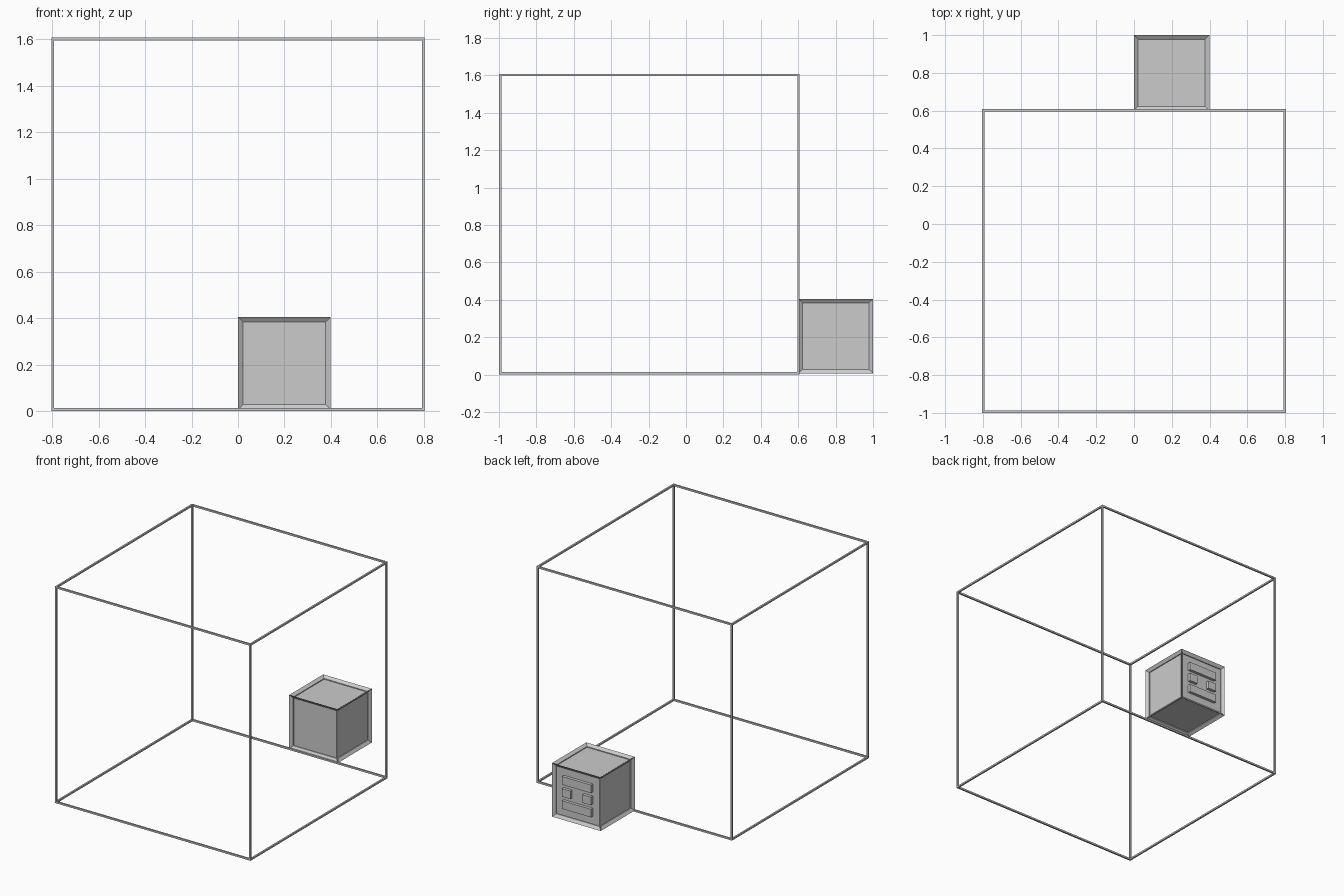
import bpy
import bmesh
from mathutils import Vector, Matrix

if "Cube" in bpy.data.objects:
    bpy.data.objects.remove(bpy.data.objects["Cube"])

T = 0.0125                                # cage bar thickness
S = 1.595                                 # cage size between bar centres
C = Vector((0, -1 + T / 2 + S / 2, T / 2 + S / 2))
B = 0.399                                 # block size
RIM, DEPTH = 0.022, 0.022                 # block frame width and panel recess


def add_box(bm, centre, size):
    m = Matrix.Translation(centre) @ Matrix.Diagonal((*size, 1))
    return bmesh.ops.create_cube(bm, size=1, matrix=m)


def finish(bm, name):
    mesh = bpy.data.meshes.new(name)
    bm.to_mesh(mesh)
    bm.free()
    obj = bpy.data.objects.new(name, mesh)
    bpy.context.collection.objects.link(obj)
    return obj


# Open cage: four bars along each axis, meeting at the corners
bm = bmesh.new()
for axis in range(3):
    for a in (-1, 1):
        for b in (-1, 1):
            offset, size = Vector((0, 0, 0)), [T, T, T]
            offset[(axis + 1) % 3] = a * S / 2
            offset[(axis + 2) % 3] = b * S / 2
            size[axis] = S + T if axis == 2 else S - T
            add_box(bm, C + offset, size)
# Close the horizontal bars onto the full-height posts
finish(bm, "cage_frame")

# Block with a recessed panel on every side
x0, y1, z0 = 0.0, 1.0, T / 2
bm = bmesh.new()
add_box(bm, (x0 + B / 2, y1 - B / 2, z0 + B / 2), (B, B, B))
bmesh.ops.inset_individual(bm, faces=bm.faces[:], thickness=RIM, depth=-DEPTH)
finish(bm, "panelled_block")

# Raised bars and buttons on the back panel: x range, z range
bm = bmesh.new()
details = [((0.08, 0.32), (0.26, 0.32)), ((0.08, 0.32), (0.08, 0.14)),
           ((0.08, 0.15), (0.17, 0.23)), ((0.25, 0.32), (0.17, 0.23))]
for (xa, xb), (za, zb) in details:
    add_box(bm, (x0 + (xa + xb) / 2, y1 - DEPTH / 2, z0 + (za + zb) / 2),
            (xb - xa, DEPTH, zb - za))
finish(bm, "back_panel_details")
